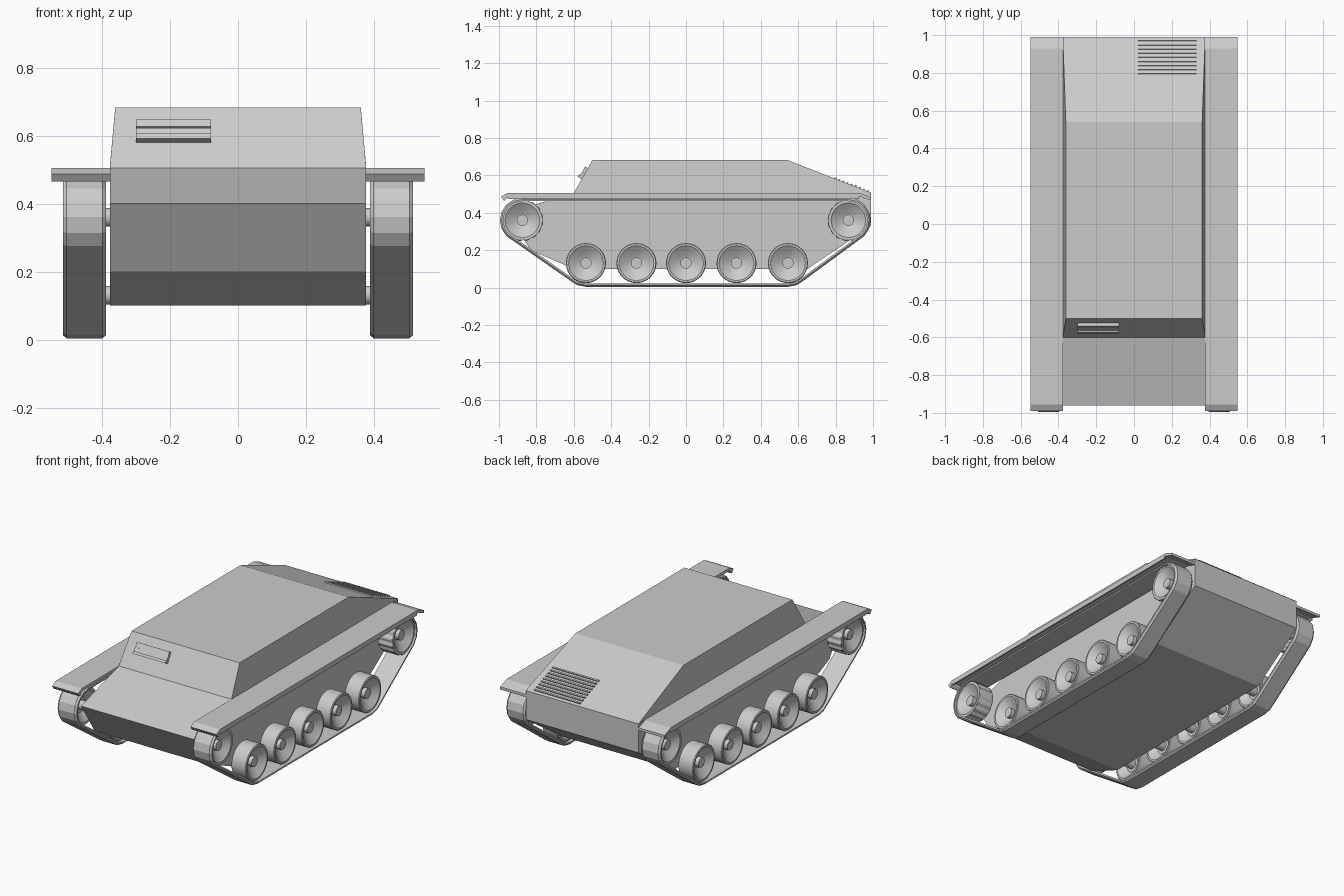
import bpy, bmesh
from math import sin, cos, pi, atan2, radians
from mathutils import Vector, Matrix
from mathutils.geometry import convex_hull_2d

if "Cube" in bpy.data.objects:
    bpy.data.objects.remove(bpy.data.objects["Cube"])


def finish(name, bm, mirror=False, smooth=False):
    bmesh.ops.recalc_face_normals(bm, faces=bm.faces)
    me = bpy.data.meshes.new(name)
    bm.to_mesh(me)
    bm.free()
    ob = bpy.data.objects.new(name, me)
    bpy.context.collection.objects.link(ob)
    if mirror:
        ob.modifiers.new("Mirror", 'MIRROR')
    if smooth:
        bpy.ops.object.select_all(action='DESELECT')
        ob.select_set(True)
        bpy.context.view_layer.objects.active = ob
        bpy.ops.object.shade_smooth_by_angle(angle=radians(30))
    return ob


def prism(name, left, right, mirror=False):
    """Solid between two matching side outlines of (x, y, z) points."""
    bm = bmesh.new()
    a = [bm.verts.new(p) for p in left]
    b = [bm.verts.new(p) for p in right]
    bm.faces.new(a)
    bm.faces.new(b)
    for i in range(len(a)):
        j = (i + 1) % len(a)
        bm.faces.new((a[i], a[j], b[j], b[i]))
    return finish(name, bm, mirror)


def slab(name, size, centre, tilt):
    """Box tilted about the x axis."""
    bm = bmesh.new()
    bmesh.ops.create_cube(bm, size=1)
    bmesh.ops.scale(bm, vec=size, verts=bm.verts)
    bmesh.ops.transform(bm, matrix=Matrix.Translation(centre) @ Matrix.Rotation(tilt, 4, 'X'),
                        verts=bm.verts)
    return finish(name, bm)


def wheel(name, y, z, profile, steps, teeth=False):
    """Turned wheel about an x-parallel axle; toothed ones have a notched rim."""
    bm = bmesh.new()
    rings = []
    rim = max(r for _, r in profile)
    for i in range(steps):
        t = 2 * pi * i / steps
        ring = []
        for x, r in profile:
            if teeth and r == rim and i % 4 < 2:
                r -= 0.007
            ring.append(bm.verts.new((x, y + r * cos(t), z + r * sin(t))))
        rings.append(ring)
    for i in range(steps):
        a, b = rings[i], rings[(i + 1) % steps]
        for k in range(len(profile) - 1):
            bm.faces.new((a[k], a[k + 1], b[k + 1], b[k]))
    bm.faces.new([r[0] for r in rings])
    bm.faces.new([r[-1] for r in rings])
    return finish(name, bm, True, True)


# Lower hull
HW = 0.377
hull = [(-0.6, 0.505), (-0.96, 0.40), (-0.83, 0.20), (-0.6, 0.10),
        (0.65, 0.10), (0.99, 0.33), (0.99, 0.505)]
prism("lower_hull", [(-HW, *p) for p in hull], [(HW, *p) for p in hull])

# Upper casemate with sloping engine deck
case = [(HW, -0.6, 0.505), (0.361, -0.5, 0.683), (0.361, 0.54, 0.683), (HW, 0.99, 0.507)]
prism("upper_hull", [(-x, y, z) for x, y, z in case], case)

# Fenders with bent ends and an outer lip
fender = [(-0.99, 0.487), (-0.955, 0.505), (0.93, 0.505), (0.99, 0.482),
          (0.99, 0.466), (0.925, 0.488), (-0.95, 0.488), (-0.97, 0.465), (-0.975, 0.465)]
prism("fender", [(0.375, *p) for p in fender], [(0.549, *p) for p in fender], True)
lip = [(-0.95, 0.489), (0.925, 0.489), (0.925, 0.475), (-0.955, 0.475)]
prism("fender_lip", [(0.541, *p) for p in lip], [(0.549, *p) for p in lip], True)

# Tracks: taut belt around the end wheels
ends = [(-0.875, 0.36, 0.12), (0.868, 0.36, 0.12), (-0.535, 0.13, 0.126), (0.545, 0.13, 0.126)]
samples = [(y, z, r, 2 * pi * i / 16) for y, z, r in ends for i in range(16)]
order = convex_hull_2d([Vector((y + r * cos(t), z + r * sin(t))) for y, z, r, t in samples])
section = [(0.388, 0.018), (0.388, 0.009), (0.399, 0), (0.504, 0), (0.515, 0.009), (0.515, 0.018)]
bm = bmesh.new()
loops = []
for i in order:
    y, z, r, t = samples[i]
    loops.append([bm.verts.new((x, y + (r - d) * cos(t), z + (r - d) * sin(t))) for x, d in section])
for i, a in enumerate(loops):
    b = loops[(i + 1) % len(loops)]
    for k in range(len(section)):
        m = (k + 1) % len(section)
        bm.faces.new((a[k], a[m], b[m], b[k]))
finish("track", bm, True)

# Wheels: dished both sides with a raised hub; axle runs into the hull
def dish(rim, bore, hub):
    return [(0.36, 0.027), (0.438, 0.027), (0.438, 0.045), (0.403, bore), (0.403, rim - 0.004),
            (0.407, rim), (0.499, rim), (0.503, rim - 0.004), (0.503, bore),
            (0.468, 0.045), (0.462, hub), (0.486, hub)]

for n, y in enumerate((-0.535, -0.265, 0, 0.27, 0.545)):
    wheel(f"road_wheel_{n + 1}", y, 0.131, dish(0.107, 0.093, 0.03), 32)
wheel("drive_sprocket", -0.875, 0.36, dish(0.111, 0.092, 0.03), 64, True)
wheel("rear_idler", 0.868, 0.36, dish(0.111, 0.092, 0.03), 64, True)

# Driver's vision port: flap, brow and bottom ledge on the sloped front plate
tilt = atan2(0.178, 0.1)
front_n = Vector((0, -sin(tilt), cos(tilt)))
front_u = Vector((0, cos(tilt), sin(tilt)))
base = Vector((-0.19, -0.6, 0.505))
for name, u, h, d in (("vision_port_ledge", 0.094, 0.016, 0.026),
                      ("vision_port_flap", 0.113, 0.022, 0.018),
                      ("vision_port_brow", 0.142, 0.024, 0.018),
                      ("vision_port_slit", 0.127, 0.008, 0.012)):
    slab(name, (0.22, h, d), base + front_u * u + front_n * d * 0.45, tilt)

# Engine grille slats on the rear deck
slope = -atan2(0.176, 0.45)
for i in range(9):
    y = 0.798 + i * 0.0218
    z = 0.683 - (y - 0.54) * 0.176 / 0.45
    slab(f"grille_slat_{i + 1}", (0.31, 0.009, 0.012), (0.177, y, z + 0.001), slope)
